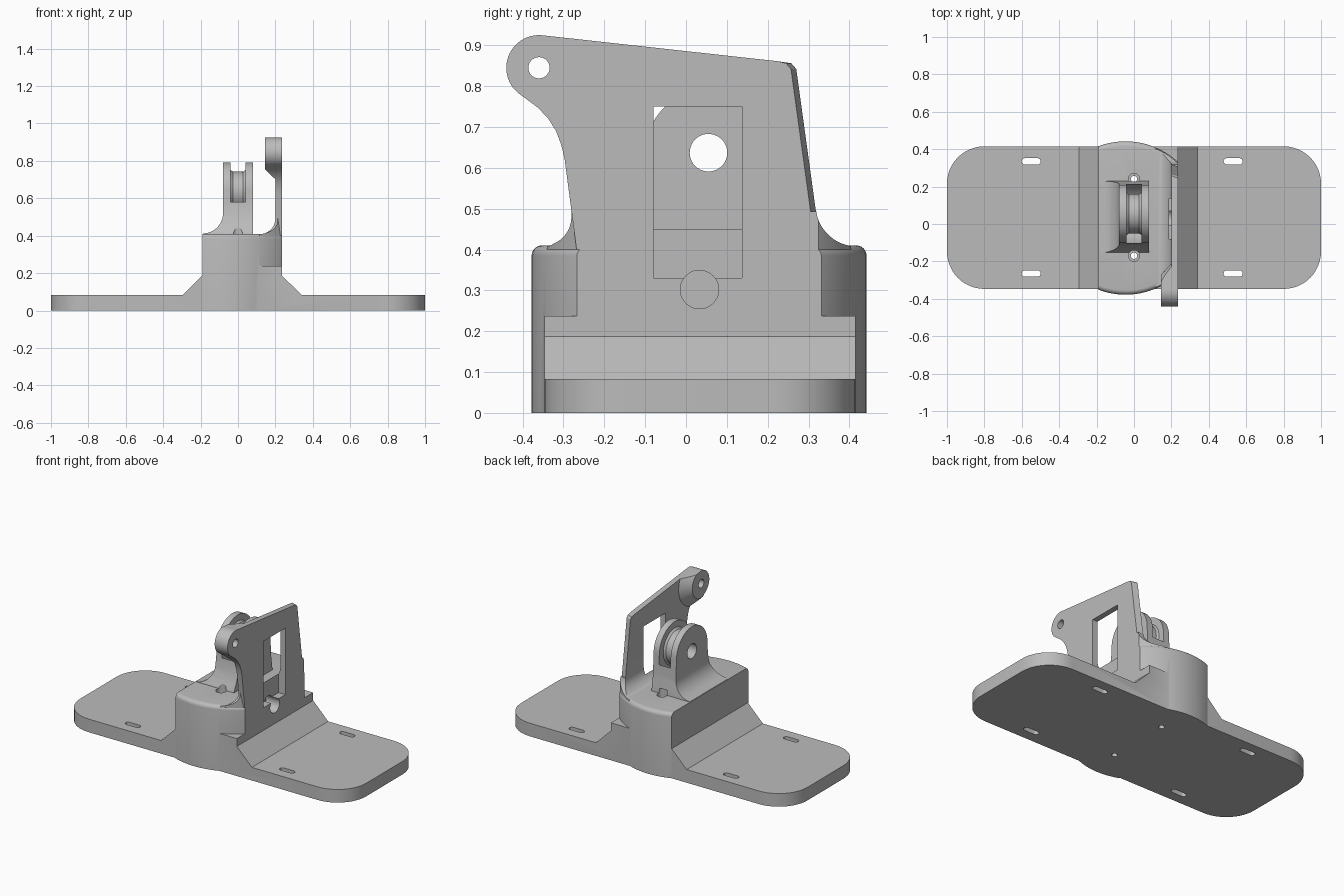
import bpy, bmesh, math
from mathutils import Vector

if "Cube" in bpy.data.objects:
    bpy.data.objects.remove(bpy.data.objects["Cube"], do_unlink=True)

grey = bpy.data.materials.new("plain grey")
grey.use_nodes = True
grey.diffuse_color = (0.5, 0.5, 0.5, 1)
grey.node_tree.nodes["Principled BSDF"].inputs["Base Color"].default_value = (0.5, 0.5, 0.5, 1)


def finish(name, bm):
    bmesh.ops.recalc_face_normals(bm, faces=bm.faces)
    me = bpy.data.meshes.new(name)
    bm.to_mesh(me)
    bm.free()
    me.materials.append(grey)
    ob = bpy.data.objects.new(name, me)
    bpy.context.collection.objects.link(ob)
    return ob


def loft(name, rings):
    bm = bmesh.new()
    loops = [[bm.verts.new(p) for p in r] for r in rings]
    n = len(loops[0])
    for a, b in zip(loops, loops[1:]):
        for i in range(n):
            j = (i + 1) % n
            bm.faces.new((a[i], a[j], b[j], b[i]))
    bm.faces.new(loops[0])
    bm.faces.new(loops[-1])
    return finish(name, bm)


def place(axis, u, v, d):
    return {"x": (d, u, v), "y": (u, d, v), "z": (u, v, d)}[axis]


def prism(name, pts, axis, lo, hi):
    return loft(name, [[place(axis, u, v, d) for u, v in pts] for d in (lo, hi)])


def arc(cx, cy, r, a0, a1, n):
    return [(cx + r * math.cos(math.radians(a0 + (a1 - a0) * i / n)),
             cy + r * math.sin(math.radians(a0 + (a1 - a0) * i / n))) for i in range(n + 1)]


def circle(cx, cy, r, n=40):
    return arc(cx, cy, r, 0, 360, n)[:-1]


def box(name, x0, x1, y0, y1, z0, z1):
    return prism(name, [(x0, y0), (x1, y0), (x1, y1), (x0, y1)], "z", z0, z1)


def boolean(ob, other, op):
    m = ob.modifiers.new("cut", "BOOLEAN")
    m.operation, m.object, m.solver = op, other, "EXACT"
    bpy.context.view_layer.update()
    dg = bpy.context.evaluated_depsgraph_get()
    me = bpy.data.meshes.new_from_object(ob.evaluated_get(dg))
    ob.modifiers.clear()
    ob.data = me
    bpy.data.objects.remove(other, do_unlink=True)
    return ob


def cut(ob, other):
    return boolean(ob, other, "DIFFERENCE")


def join(ob, other):
    return boolean(ob, other, "UNION")


def clip(ob, other):
    return boolean(ob, other, "INTERSECT")


CX, CY, R = -0.045, 0.032, 0.41      # round body
X0, X1 = -0.19, 0.235                # flat sides of the body
Y0, Y1 = -0.347, 0.415               # plate depth

# Base plate with rounded corners
r = 0.2
plate = (arc(1 - r, Y1 - r, r, 0, 90, 12) + arc(r - 1, Y1 - r, r, 90, 180, 12)
         + arc(r - 1, Y0 + r, r, 180, 270, 12) + arc(1 - r, Y0 + r, r, 270, 360, 12))
base = prism("base", plate, "z", 0, 0.083)

# Ramped plinth
plinth = [(-0.295, 0.083), (X0, 0.187), (X0, 0.237), (X1, 0.237), (X1, 0.187),
          (0.34, 0.083), (0.34, 0.04), (-0.295, 0.04)]
join(base, prism("plinth", plinth, "y", Y0, Y1))

# Round body with a softened rim, flat on both sides
rim = [(R, 0), (R, 0.385)] + arc(R - 0.025, 0.385, 0.025, 15, 90, 5)
body = loft("body", [[(x, y, z) for x, y in circle(CX, CY, q, 96)] for q, z in rim])
clip(body, box("sides", X0, X1, -1, 1, -0.5, 1))
join(base, body)

# Mounting slots
for x in (-0.55, 0.53):
    for y in (0.335, -0.265):
        slot = arc(x + 0.034, y, 0.017, -90, 90, 8) + arc(x - 0.034, y, 0.017, 90, 270, 8)
        cut(base, prism("slot", slot, "z", -0.1, 0.2))

# Fork: rounded yoke profile, blended down to the left side
FY, FZ = 0.055, 0.637
yoke = ([(-0.155, 0.40), (-0.153, 0.415), (-0.132, 0.46), (-0.115, 0.51), (-0.104, 0.57)]
        + arc(FY, FZ, 0.155, 180, 0, 32)
        + [(0.213, 0.57), (0.217, 0.50), (0.225, 0.45), (0.23, 0.41), (0.23, 0.40)])
fork = prism("fork", yoke, "x", -0.19, 0.08)
blend = [(-0.188, 0.3)] + arc(-0.188, 0.52, 0.108, -90, 0, 12) + [(-0.08, 0.9), (0.08, 0.9), (0.08, 0.3)]
clip(fork, prism("blend", blend, "y", -1, 1))

# Groove between the two cheeks
ring = prism("groove", circle(FY, FZ, 0.168, 64), "x", -0.04, 0.04)
core = [(0.115, -0.05), (0.115, -0.04), (0.106, -0.028), (0.105, 0.028), (0.115, 0.04), (0.115, 0.05)]
cut(ring, loft("core", [[(x, y, z) for y, z in circle(FY, FZ, q, 64)] for q, x in core]))
cut(fork, ring)
cut(fork, prism("axle_hole", circle(FY, FZ, 0.046), "x", -0.4, 0.4))

# Screw holes through the base, with recesses that bite into the fork
for y in (0.24, -0.17):
    cut(base, prism("screw_hole", circle(0, y, 0.017, 24), "z", -0.1, 0.6))
    cut(base, prism("recess", circle(0, y, 0.03, 24), "z", 0.36, 0.6))
    cut(fork, prism("recess", circle(0, y, 0.03, 24), "z", 0.36, 0.44))

# Upright wall with a rounded head at the front
HY, HZ = -0.36, 0.845
outline = ([(-0.268, 0.40), (-0.297, 0.62), (-0.305, 0.655), (-0.318, 0.69), (-0.337, 0.72),
            (-0.362, 0.747)] + arc(HY, HZ, 0.08, 236, 84, 24)
           + [(0.225, 0.861), (0.245, 0.856), (0.257, 0.842), (0.318, 0.40)])


def wall_ring(x, flare):
    return [(x, y + (flare if y > 0.24 else 0), z) for y, z in outline]


wall = loft("wall", [wall_ring(0.2, 0.013), wall_ring(X1, 0)])

# Thick head, flaring into the wall
head = loft("head", [[(x, y, z) for y, z in circle(HY, HZ, q, 64)]
                     for q, x in ((0.09, 0.145), (0.148, 0.2), (0.148, 0.22))])
clip(head, prism("head_outline", outline, "x", 0.1, 0.3))
join(wall, head)
cut(wall, prism("head_hole", circle(HY, HZ, 0.026), "x", 0, 0.4))

# Concave foot blending the wall into the round body
rings = []
for i in range(-1, 11):
    a = math.radians(max(i, 0) * 9)
    o, h = 0.085 * (1 - math.sin(a)), 0.085 * (1 - math.cos(a))
    z = 0.395 if i < 0 else 0.408 + h
    f, b, x = -0.27 - 0.13 * h - o, 0.33 - 0.13 * h + o, 0.2 - o
    rings.append([(x, f, z), (X1, f, z), (X1, b, z), (x, b, z)])
foot = loft("foot", rings)
clip(foot, prism("foot_limit", circle(CX, CY, 0.405, 96), "z", 0.3, 0.6))
join(wall, foot)

# Window and blind round hole
for ob in (base, wall):
    cut(ob, box("window", 0.188, 0.3, -0.08, 0.137, 0.33, 0.75))
    cut(ob, prism("blind_hole", circle(0.033, 0.302, 0.047), "x", 0.14, 0.3))

# Smooth shading with crisp edges
for ob in bpy.data.objects:
    ob.select_set(ob in (base, wall, fork))
bpy.context.view_layer.objects.active = base
bpy.ops.object.shade_smooth_by_angle(angle=math.radians(30))
